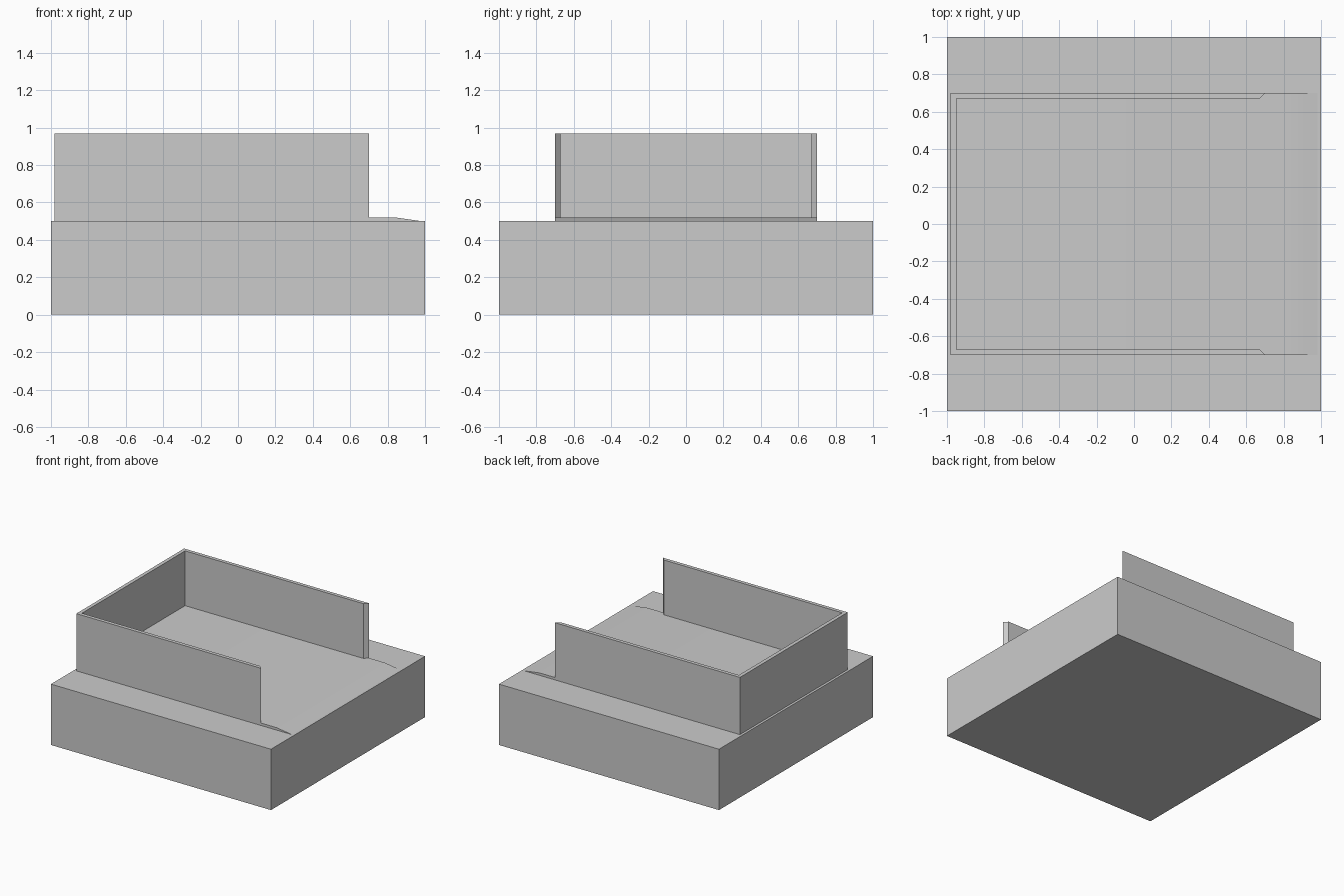
import bpy, bmesh
from mathutils import Vector

if "Cube" in bpy.data.objects:
    bpy.data.objects.remove(bpy.data.objects["Cube"])


def prism(name, points, offset):
    """Extrude a closed polygon along an offset vector."""
    bm = bmesh.new()
    face = bm.faces.new([bm.verts.new(p) for p in points])
    result = bmesh.ops.extrude_face_region(bm, geom=[face], use_keep_orig=True)
    verts = [g for g in result["geom"] if isinstance(g, bmesh.types.BMVert)]
    bmesh.ops.translate(bm, verts=verts, vec=Vector(offset))
    bmesh.ops.recalc_face_normals(bm, faces=bm.faces)
    mesh = bpy.data.meshes.new(name)
    bm.to_mesh(mesh)
    bm.free()
    obj = bpy.data.objects.new(name, mesh)
    bpy.context.collection.objects.link(obj)
    return obj


# Square ground block
prism("base_block", [(-1, -1, 0), (1, -1, 0), (1, 1, 0), (-1, 1, 0)], (0, 0, 0.5))

# Thin floor slab with a sloping ramp at the open end
profile = [(-0.98, 0.5), (0.98, 0.5), (0.92, 0.509), (0.84, 0.52), (-0.98, 0.52)]
floor = prism("floor_with_ramp", [(x, -0.7, z) for x, z in profile], (0, 1.4, 0))
bpy.context.view_layer.objects.active = floor
floor.select_set(True)
bpy.ops.object.shade_smooth_by_angle()

# U-shaped wall with mitred ends, open towards +x
half = [(-0.98, 0.7), (0.7, 0.7), (0.67, 0.67), (-0.95, 0.67)]
outline = half + [(x, -y) for x, y in reversed(half)]
prism("enclosing_wall", [(x, y, 0.52) for x, y in outline], (0, 0, 0.45))
